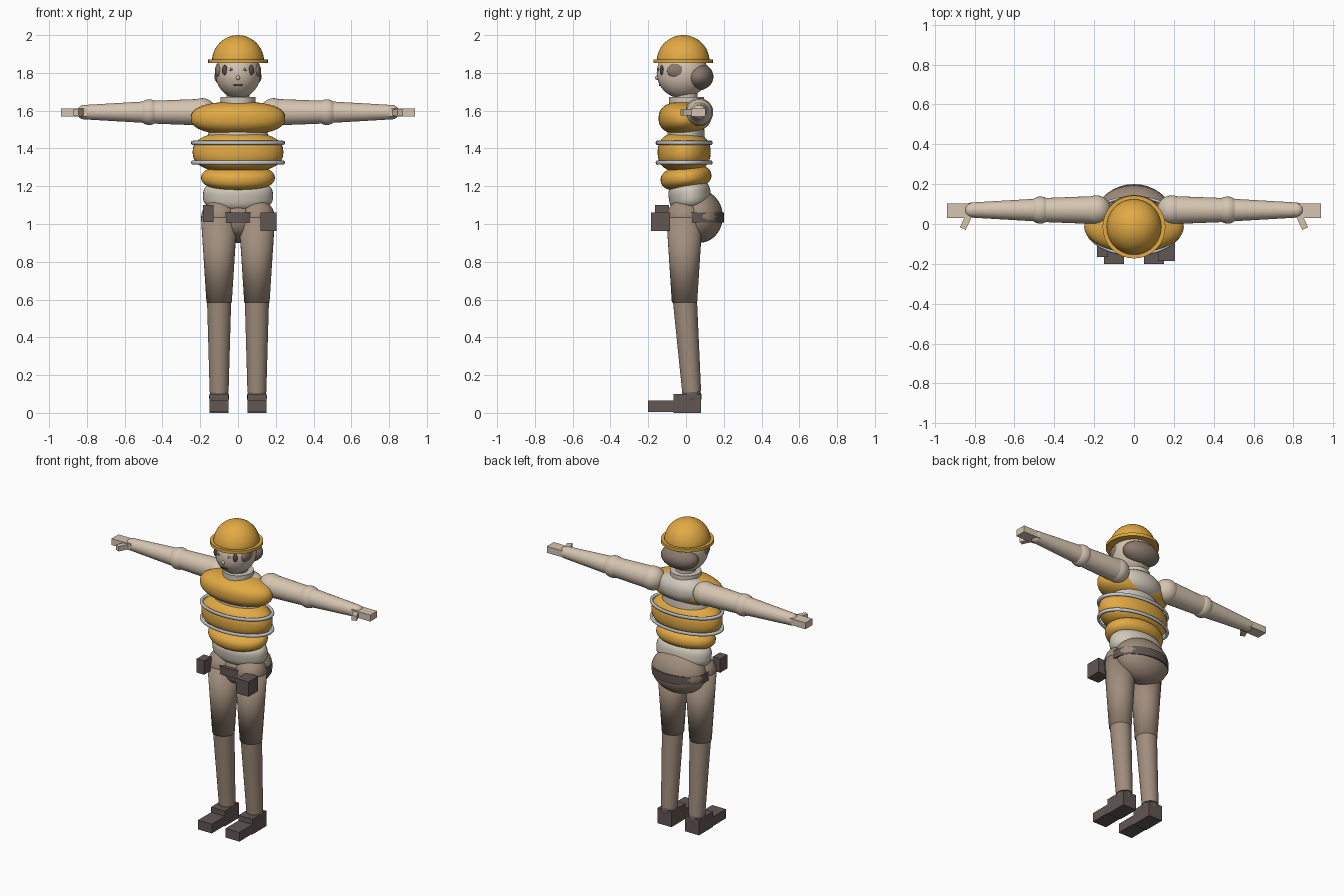
import bpy, math
from mathutils import Vector, Matrix

if "Cube" in bpy.data.objects:
    bpy.data.objects.remove(bpy.data.objects["Cube"])


def material(name, rgb):
    lin = [(c / 255 / 12.92) if c < 11 else ((c / 255 + 0.055) / 1.055) ** 2.4 for c in rgb]
    m = bpy.data.materials.new(name)
    m.diffuse_color = (*lin, 1)
    m.use_nodes = True
    m.node_tree.nodes["Principled BSDF"].inputs["Base Color"].default_value = m.diffuse_color
    return m


SKIN = material("skin", (214, 197, 177))
SHIRT = material("shirt_grey", (208, 200, 186))
YELLOW = material("safety_yellow", (226, 170, 68))
SILVER = material("reflective_silver", (196, 201, 204))
PANTS = material("trouser_brown", (160, 141, 124))
DARK = material("dark_leather", (98, 87, 84))
HAIR = material("hair_brown", (136, 121, 109))
LASH = material("dark_detail", (85, 74, 70))
WHITE = material("eye_grey", (190, 198, 202))


def finish(name, mat, angle=None):
    o = bpy.context.object
    o.name = name
    o.data.materials.append(mat)
    if angle is None:
        bpy.ops.object.shade_smooth()
    elif angle:
        bpy.ops.object.shade_smooth_by_angle(angle=math.radians(angle))
    return o


def blob(name, mat, loc, r, n=2.0, tilt=0, cut=None):
    """Ellipsoid; n above 2 squares off the profile, cut drops everything below a local height."""
    bpy.ops.mesh.primitive_uv_sphere_add(segments=40, ring_count=24, radius=1)
    o = finish(name, mat)
    for v in o.data.vertices:
        p = v.co.copy()
        p *= (math.hypot(p.x, p.y) ** n + abs(p.z) ** n) ** (-1 / n)
        if cut is not None:
            p.z = max(p.z, cut)
        v.co = (p.x * r[0], p.y * r[1], p.z * r[2])
    o.location = loc
    o.rotation_euler.x = math.radians(tilt)
    return o


def limb(name, mat, a, b, r1, r2, angle=40):
    """Tapered cylinder from a to b."""
    a, b = Vector(a), Vector(b)
    bpy.ops.mesh.primitive_cone_add(vertices=32, radius1=r1, radius2=r2, depth=(b - a).length)
    o = finish(name, mat, angle)
    o.location = (a + b) / 2
    o.rotation_euler = (b - a).to_track_quat('Z', 'Y').to_euler()
    return o


def box(name, mat, lo, hi, turn=0):
    bpy.ops.mesh.primitive_cube_add(size=1)
    o = finish(name, mat, 0)
    o.location = [(p + q) / 2 for p, q in zip(lo, hi)]
    o.data.transform(Matrix.Diagonal([q - p for p, q in zip(lo, hi)] + [1]))
    o.rotation_euler.z = turn
    return o


def face_y(x, z):
    """Front surface of the head."""
    return -0.02 - 0.135 * math.sqrt(1 - (x / 0.12) ** 2 - ((z - 1.8) / 0.135) ** 2)


# Head, hair and face
blob("head", SKIN, (0, -0.02, 1.80), (0.12, 0.135, 0.135))
blob("back_hair", HAIR, (0, 0.065, 1.78), (0.125, 0.08, 0.072))
blob("mouth", LASH, (0, face_y(0, 1.735), 1.735), (0.026, 0.005, 0.005))
blob("nose", SKIN, (0, face_y(0, 1.78), 1.775), (0.01, 0.01, 0.012))

# Helmet
blob("helmet_dome", YELLOW, (0, -0.015, 1.86), (0.138, 0.14, 0.14), cut=0)
limb("helmet_brim", YELLOW, (0, -0.015, 1.852), (0, -0.015, 1.872), 0.158, 0.158)

# Neck and collar
limb("neck", SKIN, (0, 0, 1.58), (0, 0, 1.72), 0.06, 0.06)
limb("collar", SHIRT, (0, 0.003, 1.60), (0, 0.003, 1.672), 0.093, 0.093)

# Shirt and padded vest
blob("shirt_yoke", SHIRT, (0, 0.035, 1.575), (0.16, 0.10, 0.083), 2.3)
blob("vest_chest", YELLOW, (0, -0.015, 1.56), (0.25, 0.13, 0.088), 2.4)
blob("vest_middle", YELLOW, (0, -0.01, 1.38), (0.24, 0.14, 0.108), 2.5)
blob("vest_bottom", YELLOW, (0, 0, 1.245), (0.195, 0.135, 0.066), 2.4, tilt=8)
blob("torso_core", SHIRT, (0, 0, 1.40), (0.16, 0.10, 0.22), 3)
blob("waist", SHIRT, (0, 0.02, 1.15), (0.185, 0.112, 0.08), 3, tilt=8)

# Reflective bands
for z in (1.43, 1.325):
    bpy.ops.mesh.primitive_torus_add(major_segments=48, minor_segments=12,
                                     major_radius=0.238, minor_radius=0.011)
    band = finish("reflective_band", SILVER)
    band.scale = (1, 0.605, 1)
    band.location = (0, -0.01, z)

# Pelvis and belt
blob("pelvis", PANTS, (0, 0, 1.03), (0.11, 0.085, 0.1))
blob("seat", PANTS, (0, 0.07, 1.04), (0.182, 0.125, 0.14))
belt = limb("belt", DARK, (0, 0.048, 1.008), (0, 0.048, 1.062), 1, 1)
belt.scale = (0.187, 0.152, 1)
box("small_pouch", DARK, (-0.185, -0.165, 1.01), (-0.13, -0.09, 1.10))
box("large_pouch", DARK, (0.12, -0.185, 0.963), (0.205, -0.085, 1.06))

for s in (-1, 1):
    # Face details and side locks
    blob("side_lock", HAIR, (s * 0.098, -0.045, 1.81), (0.024, 0.055, 0.042))
    blob("front_lock", LASH, (s * 0.07, face_y(0.07, 1.815), 1.815), (0.015, 0.01, 0.026))
    blob("eye", WHITE, (s * 0.038, face_y(0.038, 1.818), 1.818), (0.013, 0.005, 0.007))
    blob("pupil", LASH, (s * 0.038, face_y(0.038, 1.818) - 0.003, 1.818), (0.005, 0.004, 0.005))

    # Arm
    y, z = 0.07, 1.592
    blob("shoulder", SKIN, (s * 0.19, y, z), (0.074, 0.074, 0.074))
    limb("upper_arm", SKIN, (s * 0.17, y, z), (s * 0.46, y, z), 0.071, 0.06)
    blob("elbow", SKIN, (s * 0.47, y, z), (0.062, 0.068, 0.068))
    limb("forearm", SKIN, (s * 0.47, y, z), (s * 0.815, y, z), 0.058, 0.038)
    blob("wrist", SKIN, (s * 0.815, y, z), (0.038, 0.038, 0.038))
    hand = sorted((s * 0.80, s * 0.938))
    box("hand", SKIN, (hand[0], 0.03, 1.57), (hand[1], 0.102, 1.612))
    box("thumb", SKIN, (s * 0.836 - 0.016, -0.028, 1.575), (s * 0.836 + 0.016, 0.082, 1.607),
        turn=s * 0.44)

    # Leg
    x = s * 0.1
    blob("hip", PANTS, (x, -0.008, 1.035), (0.095, 0.095, 0.095))
    limb("thigh", PANTS, (x, -0.008, 0.585), (x, -0.008, 1.035), 0.067, 0.096, None)
    limb("shin", PANTS, (x, 0.03, 0.11), (x, -0.006, 0.60), 0.05, 0.064)
    blob("ankle", DARK, (x, 0.03, 0.085), (0.053, 0.053, 0.05))
    box("boot_heel", DARK, (x - 0.05, -0.065, 0), (x + 0.05, 0.08, 0.1))
    box("boot_toe", DARK, (x - 0.05, -0.2, 0.005), (x + 0.05, -0.06, 0.065))
